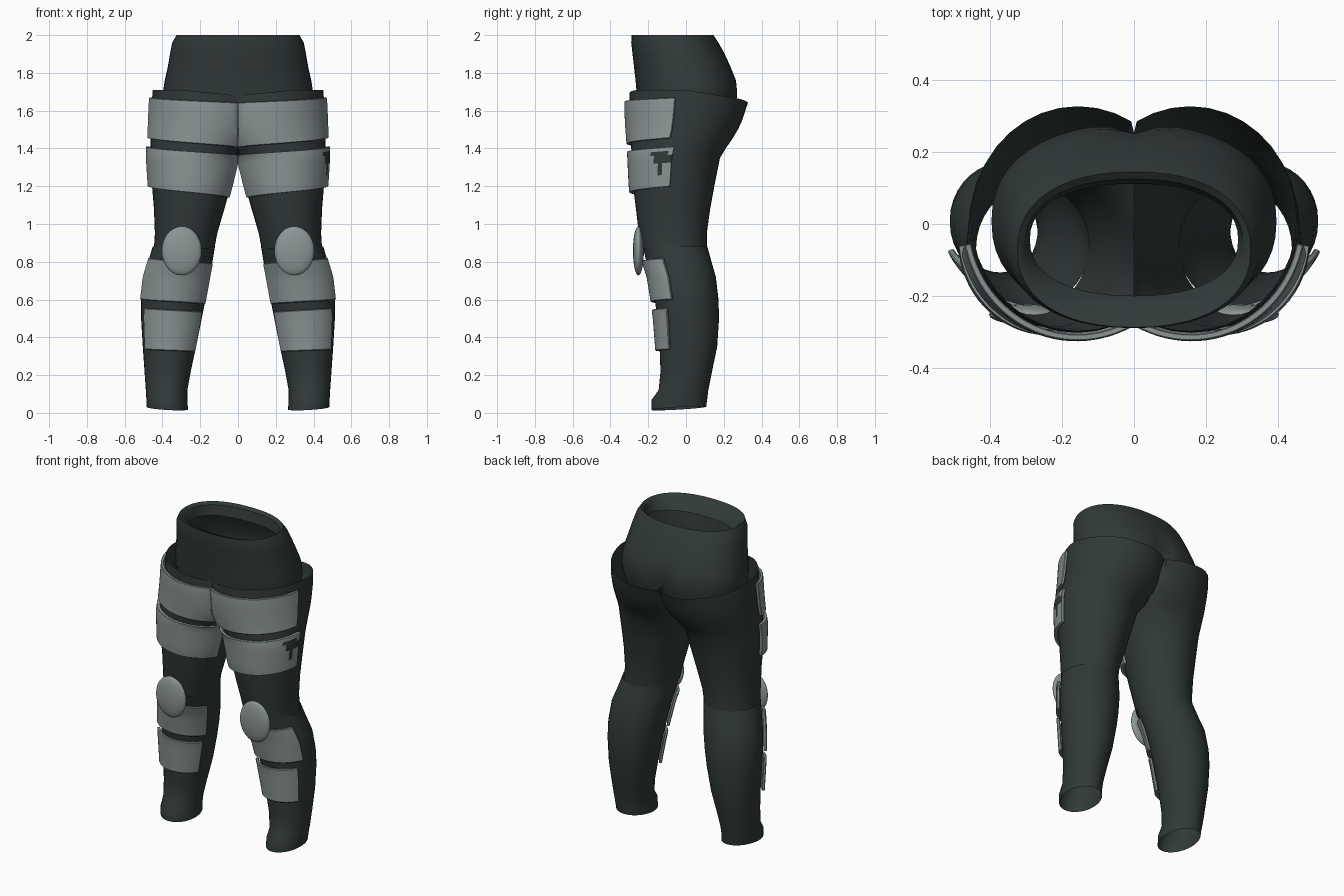
import bpy, bmesh, math

if "Cube" in bpy.data.objects:
    bpy.data.objects.remove(bpy.data.objects["Cube"])


def material(name, rgb):
    m = bpy.data.materials.new(name)
    m.diffuse_color = (*rgb, 1)
    m.use_nodes = True
    m.node_tree.nodes["Principled BSDF"].inputs["Base Color"].default_value = m.diffuse_color
    return m


DARK = material("dark green grey", (0.030, 0.042, 0.040))
GREY = material("armour grey", (0.26, 0.30, 0.30))

# Leg sections: z, inner x, outer x, front y, back y
THIGH = [
    (0.87, 0.125, 0.445, -0.235, 0.11), (0.95, 0.11, 0.44, -0.25, 0.11),
    (1.08, 0.072, 0.445, -0.265, 0.128), (1.20, 0.038, 0.455, -0.28, 0.15),
    (1.35, 0.0, 0.465, -0.287, 0.18), (1.40, -0.05, 0.465, -0.29, 0.21),
    (1.45, -0.09, 0.463, -0.293, 0.245), (1.50, -0.115, 0.462, -0.297, 0.275),
    (1.55, -0.13, 0.46, -0.30, 0.298), (1.61, -0.14, 0.458, -0.303, 0.317),
    (1.71, -0.14, 0.452, -0.298, 0.328),
]
SHIN = [
    (0.02, 0.265, 0.483, -0.183, 0.107), (0.07, 0.268, 0.485, -0.182, 0.112),
    (0.12, 0.268, 0.488, -0.145, 0.118), (0.22, 0.25, 0.495, -0.135, 0.138),
    (0.35, 0.222, 0.504, -0.14, 0.165), (0.50, 0.192, 0.513, -0.152, 0.175),
    (0.60, 0.172, 0.513, -0.165, 0.172), (0.72, 0.15, 0.50, -0.185, 0.158),
    (0.80, 0.135, 0.475, -0.21, 0.135), (0.88, 0.122, 0.452, -0.228, 0.113),
]


def section(table, z):
    """Centre and radii of a leg at height z."""
    z = min(max(z, table[0][0]), table[-1][0])
    for a, b in zip(table, table[1:]):
        if z <= b[0]:
            f = (z - a[0]) / (b[0] - a[0])
            x0, x1, y0, y1 = [p + (q - p) * f for p, q in zip(a[1:], b[1:])]
            return (x0 + x1) / 2, (y0 + y1) / 2, (x1 - x0) / 2, (y1 - y0) / 2


def leg_point(table, z, t, off=0.0):
    cx, cy, rx, ry = section(table, z)
    nx, ny = math.cos(t) / rx, math.sin(t) / ry
    k = off / math.hypot(nx, ny)
    return [max(0.0, cx + rx * math.cos(t) + nx * k), cy + ry * math.sin(t) + ny * k, z]


def loft(name, rings, mat, side=1, caps=False):
    """Skin closed rings of points into an object."""
    bm = bmesh.new()
    vr = [[bm.verts.new((p[0] * side, p[1], p[2])) for p in r] for r in rings]
    n = len(vr[0])
    for a, b in zip(vr, vr[1:]):
        for i in range(n):
            j = (i + 1) % n
            quad = (a[i], a[j], b[j], b[i])
            # leave out walls on the centre plane
            if caps or max(abs(v.co.x) for v in quad) > 1e-4:
                bm.faces.new(quad)
    if caps:
        for r in (vr[0], vr[-1]):
            for i in range(n // 2 - 1):
                bm.faces.new((r[i], r[i + 1], r[n - 2 - i], r[n - 1 - i]))
    bmesh.ops.delete(bm, geom=[v for v in bm.verts if not v.link_faces], context='VERTS')
    bmesh.ops.remove_doubles(bm, verts=bm.verts, dist=1e-5)
    bmesh.ops.recalc_face_normals(bm, faces=bm.faces)
    me = bpy.data.meshes.new(name)
    bm.to_mesh(me)
    bm.free()
    return finish(name, me, mat)


def finish(name, me, mat, angle=40):
    ob = bpy.data.objects.new(name, me)
    bpy.context.collection.objects.link(ob)
    me.materials.append(mat)
    bpy.ops.object.select_all(action='DESELECT')
    ob.select_set(True)
    bpy.context.view_layer.objects.active = ob
    bpy.ops.object.shade_smooth_by_angle(angle=math.radians(angle))
    return ob


def leg(name, table, side, n=36):
    rings = []
    for row in table:
        ring = [leg_point(table, row[0], 2 * math.pi * i / n) for i in range(n)]
        for p in ring:
            if row[0] > 1.7:      # hip rim dips at the back and the centre
                p[2] -= 0.055 * max(0, p[1] / 0.33) + 0.03 * max(0, 1 - p[0] / 0.3)
            if row[0] < 0.03:     # slanted cuff
                p[2] += 0.06 * (p[1] + 0.1) + 0.06 * (p[0] - 0.37)
        rings.append(ring)
    return loft(name, rings, DARK, side)


def plate(name, table, side, z0, z1, drop0, drop1, a0, a1, n=28, rows=10):
    """Curved armour plate hugging the front of a leg."""
    rings = []
    for j in range(rows + 1):
        f = j / rows
        outer, inner = [], []
        for i in range(n + 1):
            k = i / n
            z = z0 + (z1 - z0) * f - (drop0 + (drop1 - drop0) * f) * k
            cx, _, rx, _ = section(table, z)
            end = a1
            if cx < rx:           # stop at the centre plane
                end = min(a1, math.degrees(math.acos(-cx / rx)))
            t = -math.radians(a0 + (end - a0) * k)
            outer.append(leg_point(table, z, t, 0.024))
            inner.append(leg_point(table, z, t, 0.006))
        rings.append(outer + inner[::-1])
    ob = loft(name, rings, GREY, side, caps=True)
    bev = ob.modifiers.new("edge", 'BEVEL')
    bev.width, bev.segments, bev.limit_method = 0.004, 1, 'ANGLE'
    bev.angle_limit = math.radians(50)
    return ob


for side, tag in ((1, "left"), (-1, "right")):
    leg(tag + "_thigh", THIGH, side)
    leg(tag + "_shin", SHIN, side)
    plate(tag + "_upper_thigh_plate", THIGH, side, 1.455, 1.67, 0.05, 0.028, 12, 175)
    lower = plate(tag + "_lower_thigh_plate", THIGH, side, 1.20, 1.41, 0.06, 0.048, 5, 160)
    plate(tag + "_upper_shin_plate", SHIN, side, 0.60, 0.82, 0.025, 0.03, 24, 155)
    plate(tag + "_lower_shin_plate", SHIN, side, 0.335, 0.555, 0.012, 0.02, 36, 150)

    # worn dark patch on one outer plate
    if side == 1:
        lower.data.materials.append(DARK)
        for p in lower.data.polygons:
            c = p.center
            top = 1.325 < c.z < 1.385 and -0.18 < c.y < -0.085
            tail = 1.265 < c.z <= 1.325 and -0.16 < c.y < -0.12
            if c.x > 0.3 and (top or tail):
                p.material_index = 1

    # knee pad
    bm = bmesh.new()
    bmesh.ops.create_uvsphere(bm, u_segments=24, v_segments=14, radius=1)
    for v in bm.verts:
        x, y, z = v.co
        v.co = (side * 0.298 + x * 0.106, -0.252 + y * 0.029, 0.858 + z * 0.13)
    me = bpy.data.meshes.new(tag + "_knee_pad")
    bm.to_mesh(me)
    bm.free()
    finish(tag + "_knee_pad", me, GREY, 80)

# Waist: z, half width, front y, back y, crease depth
WAIST = [
    (1.55, 0.37, -0.24, 0.25, 0.04), (1.64, 0.395, -0.255, 0.275, 0.035),
    (1.70, 0.397, -0.262, 0.278, 0.03), (1.76, 0.388, -0.267, 0.27, 0.018),
    (1.83, 0.372, -0.275, 0.24, 0.006), (1.90, 0.36, -0.283, 0.205, 0),
    (1.96, 0.348, -0.29, 0.172, 0), (2.0, 0.325, -0.288, 0.145, 0),
    (1.985, 0.305, -0.25, 0.125, 0), (1.92, 0.29, -0.20, 0.112, 0),
]


def power(v, e):
    return math.copysign(abs(v) ** e, v)


rings = []
for z, rx, y0, y1, crease in WAIST:
    ring = []
    for i in range(48):
        t = 2 * math.pi * i / 48
        x = rx * power(math.cos(t), 0.88)
        y = (y0 + y1) / 2 + (y1 - y0) / 2 * power(math.sin(t), 0.88)
        if y > 0:
            y -= crease * math.exp(-(x / 0.05) ** 2)
        ring.append((x, y, z))
    rings.append(ring)
loft("waist", rings, DARK)
